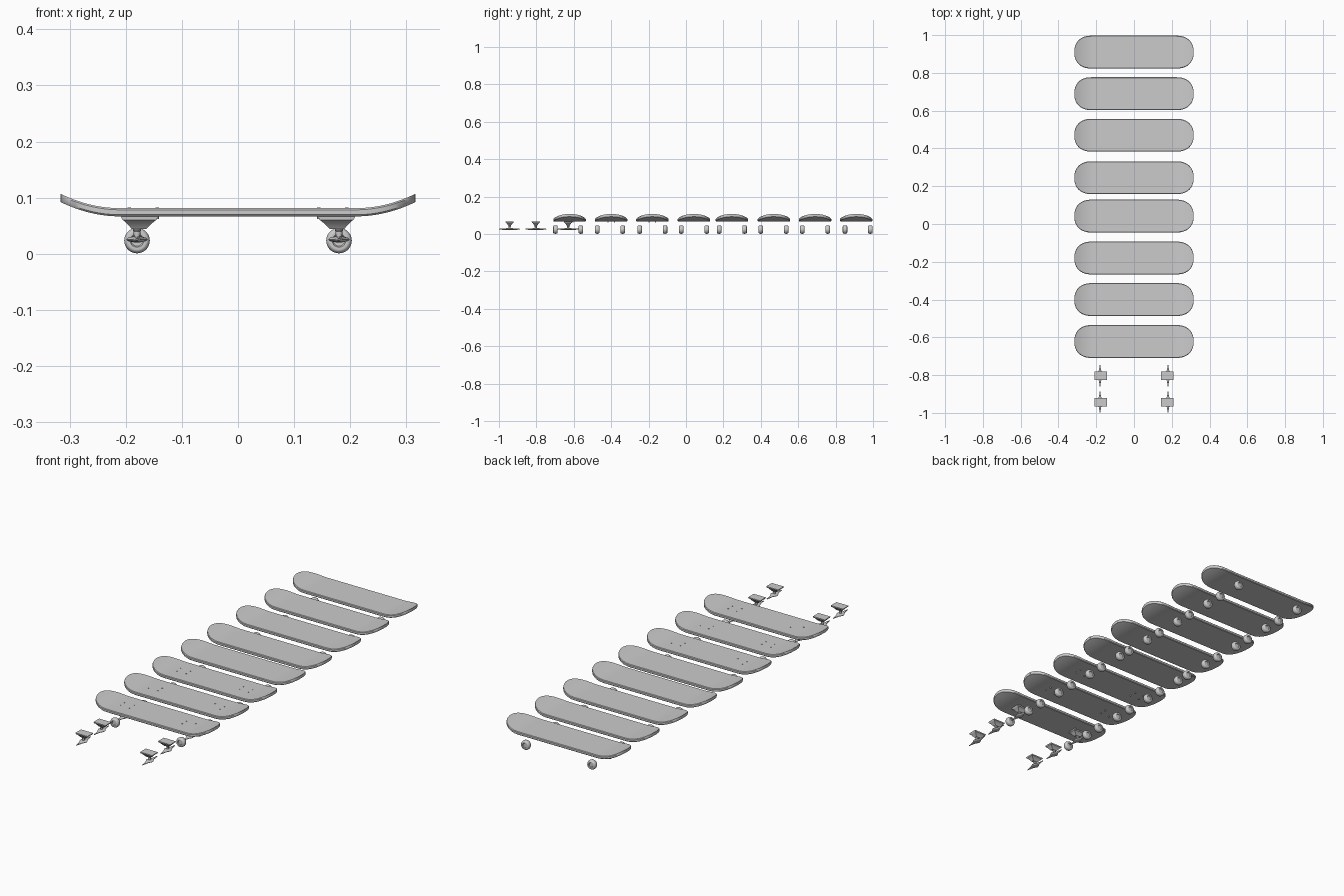
import bpy, bmesh, math
from mathutils import Matrix

if "Cube" in bpy.data.objects:
    bpy.data.objects.remove(bpy.data.objects["Cube"])

HALF_L, HALF_W = 0.316, 0.087
TRUCK_X = 0.18
DECK_Y = [0.91, 0.69, 0.47, 0.245, 0.042, -0.18, -0.4, -0.622]
WHEEL_Y = [0.918, 0.69, 0.468, 0.245, 0.043, -0.18, -0.407, -0.63]
meshes = {}


def finish(bm, name, angle=35):
    bmesh.ops.recalc_face_normals(bm, faces=bm.faces)
    me = bpy.data.meshes.new(name)
    bm.to_mesh(me)
    bm.free()
    ob = bpy.data.objects.new(name, me)
    bpy.context.collection.objects.link(ob)
    bpy.ops.object.select_all(action='DESELECT')
    ob.select_set(True)
    bpy.context.view_layer.objects.active = ob
    bpy.ops.object.shade_smooth_by_angle(angle=math.radians(angle))
    return ob


def loft(bm, rings):
    loops = [[bm.verts.new(p) for p in r] for r in rings]
    n = len(loops[0])
    for a, b in zip(loops, loops[1:]):
        for i in range(n):
            bm.faces.new((a[i], a[(i + 1) % n], b[(i + 1) % n], b[i]))
    bm.faces.new(loops[0])
    bm.faces.new(loops[-1])


def place(name, build, loc, flip=False):
    """Build a part once, then reuse its mesh at other places."""
    if name in meshes:
        ob = bpy.data.objects.new(name, meshes[name])
        bpy.context.collection.objects.link(ob)
    else:
        ob = build(name)
        meshes[name] = ob.data
    ob.location = loc
    if flip:
        ob.rotation_euler.z = math.pi
    return ob


def deck(name):
    # cross-sections along x: rounded ends in plan, kicked-up nose and tail
    bm = bmesh.new()
    half = [0.07, 0.14, 0.19, 0.21]
    cap = 0.092
    half += [HALF_L - cap + cap * math.sin(math.pi / 2 * k / 14) for k in range(14)]
    half.append(HALF_L - 0.0003)
    half.append(HALF_L)
    xs = [-x for x in reversed(half)] + [0] + half
    rings = []
    for x in xs:
        t = min(1, max(0, (abs(x) - HALF_L + cap) / cap))
        w = max(0.012, HALF_W * (1 - t ** 2.3) ** (1 / 2.3))
        rise = 0.0255 * max(0, (abs(x) - 0.21) / (HALF_L - 0.21)) ** 2
        zb, zt, r = 0.0665 + rise, 0.0812 + rise, 0.003
        rings.append([(x, -w + r, zb), (x, 0, zb), (x, w - r, zb), (x, w, zb + r),
                      (x, w, zt - r), (x, w - r, zt), (x, 0, zt), (x, -w + r, zt),
                      (x, -w, zt - r), (x, -w, zb + r)])
    loft(bm, rings)
    return finish(bm, name)


def wheel(name):
    # lathe around y: rounded tyre with recessed hub
    bm = bmesh.new()
    prof = [(0.004, 0.008), (0.010, 0.008), (0.012, 0.0115), (0.0165, 0.0122), (0.0195, 0.0108),
            (0.0216, 0.0075), (0.0228, 0.003)]
    prof = prof + [(r, -y) for r, y in reversed(prof)]
    n = 28
    loft(bm, [[(r * math.cos(2 * math.pi * i / n), y, r * math.sin(2 * math.pi * i / n))
               for i in range(n)] for r, y in prof])
    return finish(bm, name)


def base_plate(name):
    # mounting plate tapering down to the pivot seat (x measured from truck centre)
    bm = bmesh.new()
    secs = [(0.0665, -0.029, 0.037, 0.022), (0.0605, -0.026, 0.035, 0.0215),
            (0.058, -0.022, 0.031, 0.017), (0.044, -0.009, 0.016, 0.007)]
    loft(bm, [[(a, -w, z), (b, -w, z), (b, w, z), (a, w, z)] for z, a, b, w in secs])
    return finish(bm, name)


def kingpin(name):
    bm = bmesh.new()
    secs = [(0.048, 0.0075), (0.042, 0.0075), (0.040, 0.006), (0.036, 0.006), (0.020, 0.0035)]
    n = 14
    loft(bm, [[(r * math.cos(2 * math.pi * i / n), r * math.sin(2 * math.pi * i / n), z)
               for i in range(n)] for z, r in secs])
    return finish(bm, name)


def hanger(name):
    # flat spindle along y, wide in the middle, thin axle tips
    bm = bmesh.new()
    secs = [(0, 0.019, 0.0055), (0.009, 0.015, 0.0055), (0.022, 0.0075, 0.0045),
            (0.036, 0.0045, 0.004), (0.046, 0.0025, 0.0025), (0.056, 0.002, 0.002)]
    secs = [(-y, a, b) for y, a, b in reversed(secs[1:])] + secs
    n = 12
    loft(bm, [[(a * math.cos(2 * math.pi * i / n), y, 0.0255 + b * math.sin(2 * math.pi * i / n))
               for i in range(n)] for y, a, b in secs])
    return finish(bm, name)


def bolt(name):
    bm = bmesh.new()
    bmesh.ops.create_cone(bm, cap_ends=True, segments=8, radius1=0.003, radius2=0.003, depth=0.021,
                          matrix=Matrix.Translation((0, 0, 0.0722)))
    return finish(bm, name)


# decks
for y in DECK_Y:
    place("deck", deck, (0, y, 0))

# four wheels per board
for y in WHEEL_Y:
    for sx in (-1, 1):
        for sy in (-1, 1):
            place("wheel", wheel, (sx * TRUCK_X, y + sy * 0.068, 0.0235))

# trucks: one pair under the first board, two loose pairs in front
for y in (-0.63, -0.803, -0.943):
    for sx in (-1, 1):
        for part, fn in (("base_plate", base_plate), ("kingpin", kingpin), ("hanger", hanger)):
            place(part, fn, (sx * TRUCK_X, y, 0), flip=sx > 0)

# mounting bolts on the three front boards
for y in DECK_Y[5:]:
    for sx in (-1, 1):
        for x in (0.144, 0.194):
            for sy in (-1, 1):
                place("mounting_bolt", bolt, (sx * x, y + sy * 0.017, 0))
